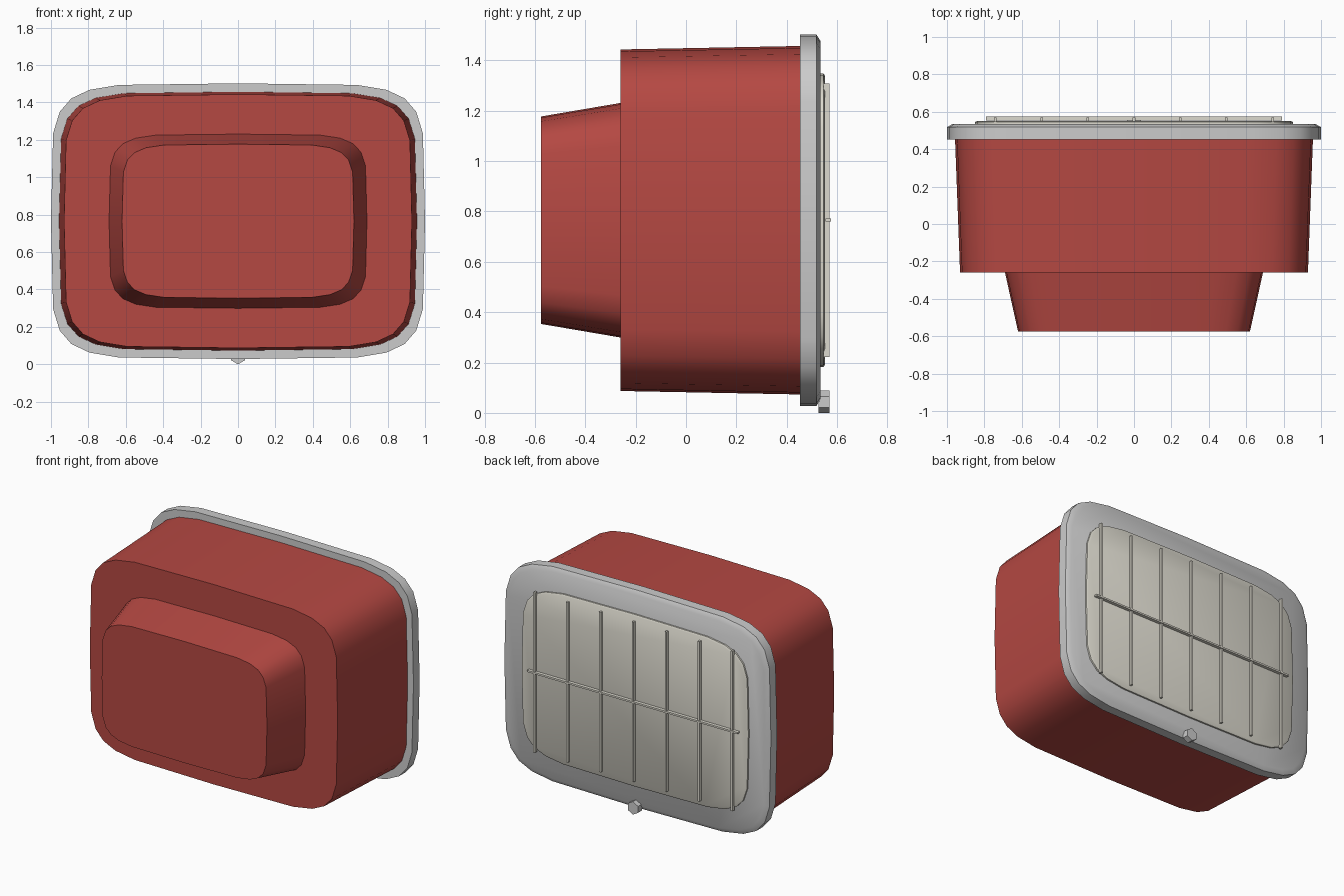
import bpy, bmesh, math

if "Cube" in bpy.data.objects:
    bpy.data.objects.remove(bpy.data.objects["Cube"])

CZ = 0.765  # height of the screen axis


def material(name, rgb):
    m = bpy.data.materials.new(name)
    m.diffuse_color = (*rgb, 1)
    m.use_nodes = True
    m.node_tree.nodes["Principled BSDF"].inputs["Base Color"].default_value = m.diffuse_color
    return m


red = material("red_shell", (0.46, 0.065, 0.055))
cream = material("cream_screen", (0.72, 0.70, 0.62))


def finish(bm, name, mat=None, smooth=True):
    bmesh.ops.recalc_face_normals(bm, faces=bm.faces)
    me = bpy.data.meshes.new(name)
    bm.to_mesh(me)
    bm.free()
    ob = bpy.data.objects.new(name, me)
    bpy.context.collection.objects.link(ob)
    if mat:
        me.materials.append(mat)
    if smooth:
        bpy.ops.object.select_all(action='DESELECT')
        ob.select_set(True)
        bpy.context.view_layer.objects.active = ob
        bpy.ops.object.shade_smooth_by_angle(angle=math.radians(40))
    return ob


def loft(name, sections, mat=None, n=24, power=1 / 3, cz=CZ, smooth=True):
    """Squared-off oval sections (y, half width, half height) joined along y."""
    bm = bmesh.new()
    rings = []
    for y, a, b in sections:
        ring = []
        for i in range(n):
            t = math.tau * i / n
            c, s = round(math.cos(t), 9), round(math.sin(t), 9)
            x = math.copysign(abs(c) ** power, c) * a
            z = math.copysign(abs(s) ** power, s) * b
            ring.append(bm.verts.new((x, y, cz + z)))
        rings.append(ring)
    for r, q in zip(rings, rings[1:]):
        for i in range(n):
            j = (i + 1) % n
            bm.faces.new((r[i], r[j], q[j], q[i]))
    bm.faces.new(rings[0])
    bm.faces.new(rings[-1])
    return finish(bm, name, mat, smooth)


def bar(name, x, y, z, sx, sy, sz):
    bm = bmesh.new()
    bmesh.ops.create_cube(bm, size=1)
    for v in bm.verts:
        v.co = (x + v.co.x * sx, y + v.co.y * sy, z + v.co.z * sz)
    return finish(bm, name, cream, False)


# Tapered shell and the smaller hump on its front
loft("shell", [(-0.26, 0.93, 0.678), (0.46, 0.957, 0.692)], red)
loft("shell_hump", [(-0.575, 0.62, 0.412), (-0.258, 0.69, 0.466)], red)

# Grey rim with chamfered outer edge
loft("rim", [(0.452, 1.0, 0.737), (0.518, 1.0, 0.737), (0.535, 0.97, 0.710)])

# Raised screen panel
loft("screen", [(0.525, 0.85, 0.583), (0.546, 0.85, 0.583), (0.552, 0.838, 0.573)], cream)

# Grille bars: seven upright, one across
for i in range(-3, 4):
    bar(f"upright_bar_{i + 4}", i * 0.247, 0.558, CZ, 0.014, 0.024, 1.085)
bar("cross_bar", 0, 0.565, CZ, 1.58, 0.022, 0.012)

# Hexagonal knob below the screen
bm = bmesh.new()
bmesh.ops.create_cone(bm, cap_ends=True, segments=6, radius1=0.044, radius2=0.044, depth=0.042)
for v in bm.verts:
    x, y, z = v.co
    v.co = (x, z + 0.548, y + 0.044)
pts = sorted({round(v.co.z, 3) for v in bm.verts})
if len(pts) == 3:  # turn so a corner points down
    for v in bm.verts:
        x, z = v.co.x, v.co.z - 0.044
        v.co.x, v.co.z = z, x + 0.044
finish(bm, "knob", None, False)
